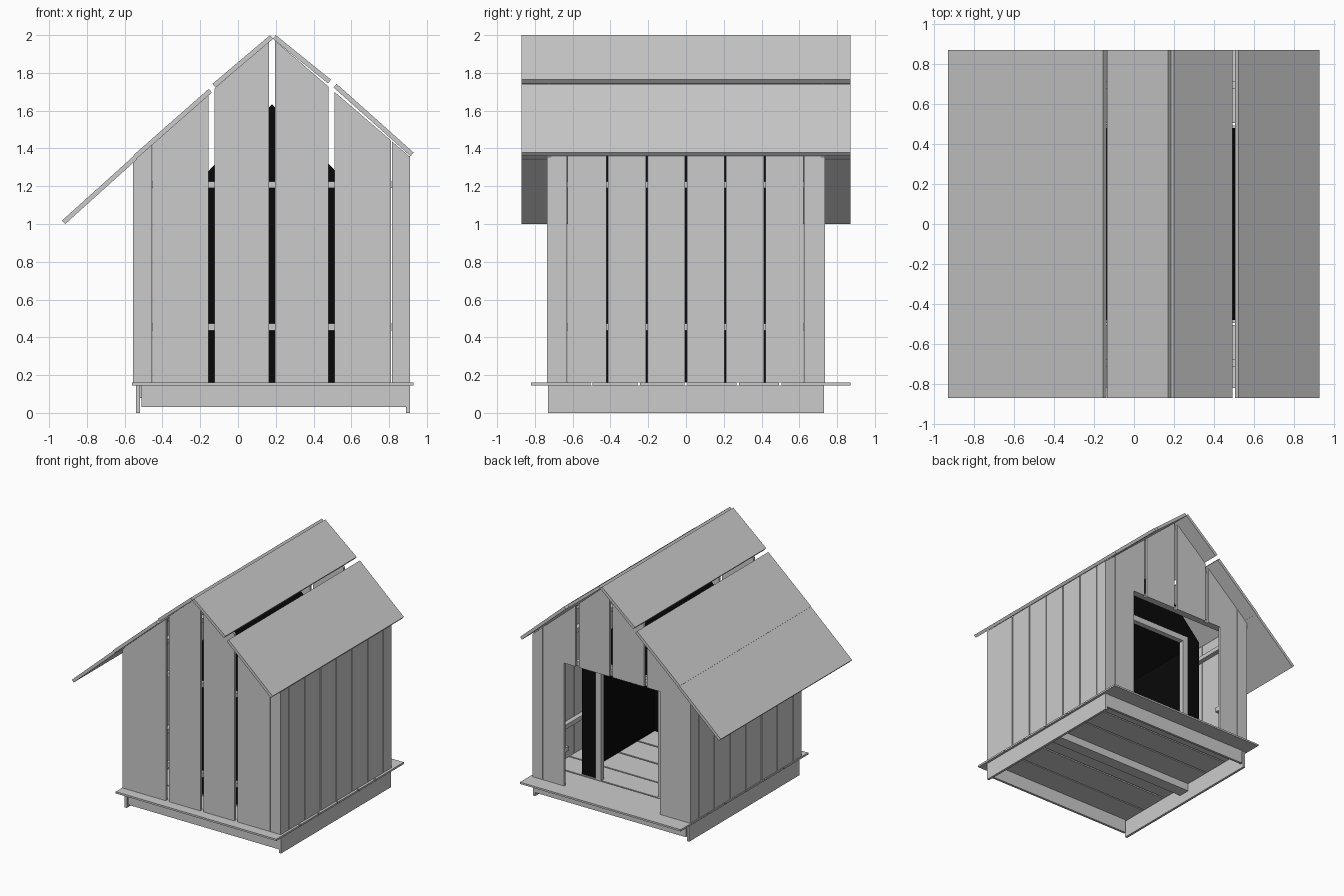
import bpy, bmesh, math
from mathutils import Vector

if "Cube" in bpy.data.objects:
    bpy.data.objects.remove(bpy.data.objects["Cube"])


def material(name, v):
    m = bpy.data.materials.new(name)
    m.diffuse_color = (v, v, v, 1)
    m.use_nodes = True
    m.node_tree.nodes["Principled BSDF"].inputs["Base Color"].default_value = m.diffuse_color
    return m


GREY = material("light grey wood", 0.6)
BLACK = material("black lining", 0.0025)


def prism(name, pts, y0, y1, mat=GREY):
    """Extrude an xz outline from y0 to y1."""
    bm = bmesh.new()
    a = [bm.verts.new((x, y0, z)) for x, z in pts]
    b = [bm.verts.new((x, y1, z)) for x, z in pts]
    bm.faces.new(a)
    bm.faces.new(b[::-1])
    n = len(pts)
    for i in range(n):
        bm.faces.new((a[i], b[i], b[(i + 1) % n], a[(i + 1) % n]))
    bmesh.ops.recalc_face_normals(bm, faces=bm.faces)
    me = bpy.data.meshes.new(name)
    bm.to_mesh(me)
    bm.free()
    me.materials.append(mat)
    ob = bpy.data.objects.new(name, me)
    bpy.context.collection.objects.link(ob)
    return ob


def box(name, x0, x1, y0, y1, z0, z1, mat=GREY):
    return prism(name, [(x0, z0), (x1, z0), (x1, z1), (x0, z1)], y0, y1, mat)


FLOOR = 0.16
L, R, MID = -0.555, 0.91, 0.18      # outer wall planes and ridge position
DOOR_L, DOOR_R, DOOR_TOP = -0.275, 0.615, 1.19


def roof_under(x):
    return 1.972 - (0.17 - x) * 0.868 if x < MID else 1.972 - (x - 0.195) * 0.862


# Skirt frame and centre joist under the deck
box("left_skirt", -0.54, -0.52, -0.73, 0.73, 0, 0.145)
box("right_skirt", 0.89, 0.91, -0.73, 0.73, 0, 0.145)
for side, y in (("front", -0.72), ("back", 0.72)):
    box(side + "_skirt", -0.51, 0.89, y - 0.01, y + 0.01, 0.03, 0.145)
box("centre_joist", -0.52, 0.89, -0.05, 0.05, 0.08, 0.145)

# Deck boards
for i, (y0, y1) in enumerate([(-0.82, -0.505), (-0.495, -0.257), (-0.243, -0.007),
                              (0.007, 0.268), (0.28, 0.492), (0.505, 0.87)]):
    box(f"deck_board_{i}", -0.56, 0.93, y0, y1, 0.145, FLOOR)

# Front and back wall boards, the back ones cut around the doorway
BOARDS = [(L, -0.456), (-0.453, -0.155), (-0.125, 0.165),
          (0.195, 0.48), (0.51, 0.811), (0.816, R)]
for i, (x0, x1) in enumerate(BOARDS):
    top = [(x1, roof_under(x1)), (x0, roof_under(x0))]
    plain = [(x0, FLOOR), (x1, FLOOR)]
    prism(f"front_board_{i}", plain + top, -0.735, -0.715)
    if x1 <= DOOR_L or x0 >= DOOR_R:
        bottom = plain
    elif x0 < DOOR_L:
        bottom = [(x0, FLOOR), (DOOR_L, FLOOR), (DOOR_L, DOOR_TOP), (x1, DOOR_TOP)]
    elif x1 > DOOR_R:
        bottom = [(x0, DOOR_TOP), (DOOR_R, DOOR_TOP), (DOOR_R, FLOOR), (x1, FLOOR)]
    else:
        bottom = [(x0, DOOR_TOP), (x1, DOOR_TOP)]
    prism(f"back_board_{i}", bottom + top, 0.715, 0.735)

# Side wall boards
SIDE = [(-0.715, -0.63), (-0.627, -0.421), (-0.413, -0.211), (-0.203, -0.004),
        (0.004, 0.203), (0.211, 0.413), (0.421, 0.622), (0.625, 0.715)]
for i, (y0, y1) in enumerate(SIDE):
    box(f"left_board_{i}", L, L + 0.02, y0, y1, FLOOR, 1.345)
    box(f"right_board_{i}", R - 0.02, R, y0, y1, FLOOR, 1.36)

# Nailing rails behind the boards
for name, z0, z1 in (("low", 0.435, 0.472), ("high", 1.19, 1.225)):
    box(name + "_front_rail", L + 0.02, R - 0.02, -0.715, -0.675, z0, z1)
    box(name + "_left_rail", L + 0.02, L + 0.06, -0.675, 0.675, z0, z1)
    box(name + "_right_rail", R - 0.06, R - 0.02, -0.675, 0.675, z0, z1)
    if name == "high":
        box("high_back_rail", L + 0.02, R - 0.02, 0.675, 0.715, z0, z1)
    else:
        box("low_back_rail_left", L + 0.02, DOOR_L, 0.675, 0.715, z0, z1)
        box("low_back_rail_right", DOOR_R, R - 0.02, 0.675, 0.715, z0, z1)

# Roof boards, top edge given from upper end to lower end
ROOF = [((0.17, 2.0), (-0.135, 1.742)), ((-0.155, 1.715), (-0.553, 1.365)),
        ((-0.55, 1.362), (-0.932, 1.018)),
        ((0.2, 2.0), (0.492, 1.764)), ((0.522, 1.742), (0.93, 1.378))]
for i, (a, b) in enumerate(ROOF):
    a, b = Vector(a), Vector(b)
    d = (b - a).normalized()
    n = Vector((d.y, -d.x))
    if n.y > 0:
        n = -n
    n *= 0.025
    prism(f"roof_board_{i}", [a, b, b + n, a + n], -0.87, 0.87)

# Black inner lining: house-shaped hollow shell with its own doorway
BL, BR, EAVE, PEAK, T = -0.27, 0.63, 1.16, 1.635, 0.008
FL, FR, FT = -0.14, 0.49, 1.15
gable = [(BL, FLOOR), (BR, FLOOR), (BR, EAVE), (MID, PEAK), (BL, EAVE)]
prism("lining_front", gable, -0.48, -0.48 + T, BLACK)
back = [(BL, FLOOR), (FL, FLOOR), (FL, FT), (FR, FT), (FR, FLOOR),
        (BR, FLOOR), (BR, EAVE), (MID, PEAK), (BL, EAVE)]
prism("lining_back", back, 0.48 - T, 0.48, BLACK)
box("lining_left", BL, BL + T, -0.472, 0.472, FLOOR, EAVE, BLACK)
box("lining_right", BR - T, BR, -0.472, 0.472, FLOOR, EAVE, BLACK)
for side, x in (("left", BL), ("right", BR)):
    prism("lining_roof_" + side, [(x, EAVE), (MID, PEAK), (MID, PEAK - 0.012),
                                  (x, EAVE - 0.012)], -0.472, 0.472, BLACK)

# Inner door frame
W = 0.05
prism("inner_door_frame", [(FL, FLOOR), (FL + W, FLOOR), (FL + W, FT - W), (FR - W, FT - W),
                           (FR - W, FLOOR), (FR, FLOOR), (FR, FT), (FL, FT)], 0.455, 0.5)
